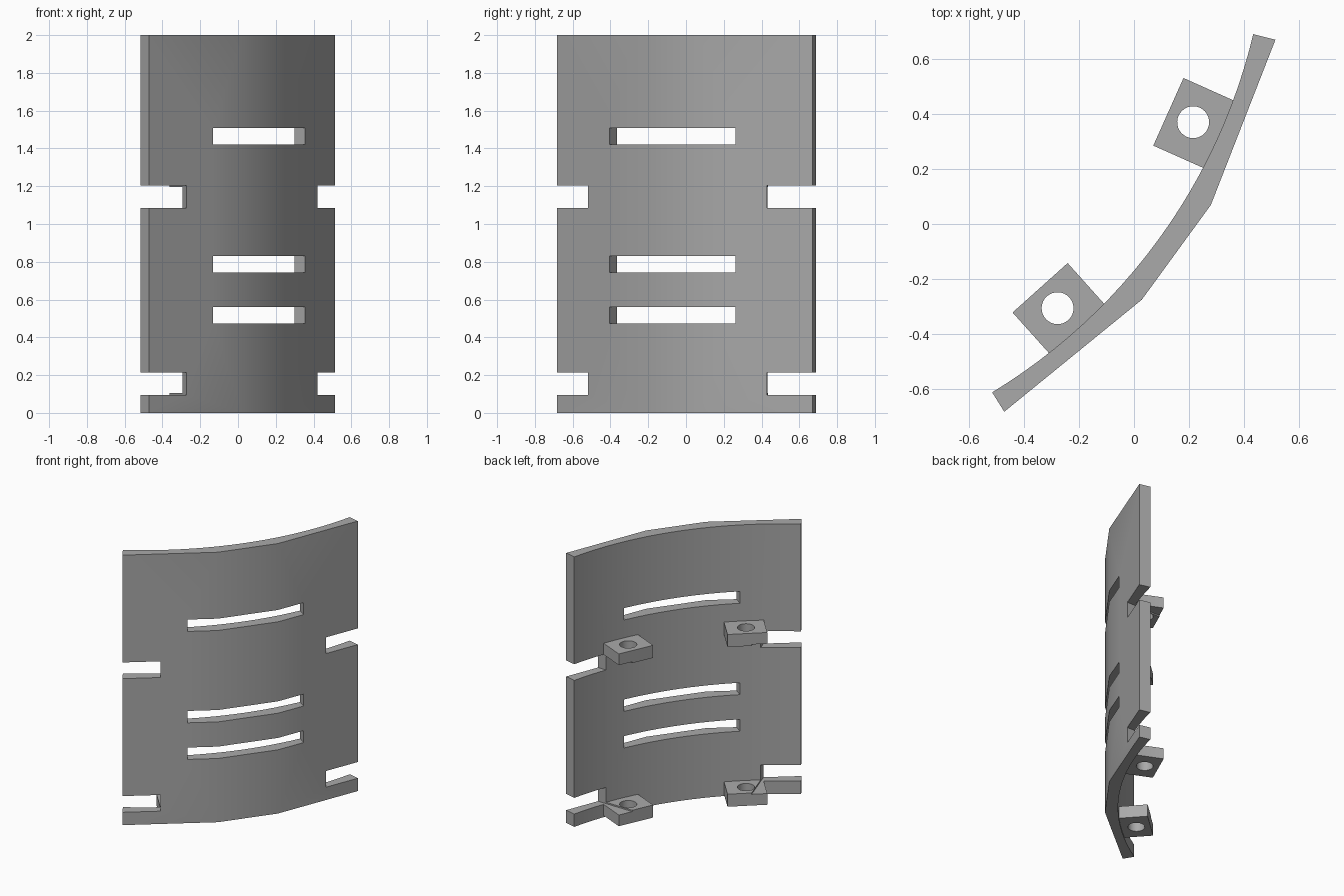
import bpy, bmesh, math
from mathutils import Vector

cube = bpy.data.objects.get("Cube")
if cube:
    bpy.data.objects.remove(cube, do_unlink=True)

grey = bpy.data.materials.new("plain grey")
grey.use_nodes = True
colour = (0.4, 0.4, 0.4, 1)
grey.diffuse_color = colour
grey.node_tree.nodes["Principled BSDF"].inputs["Base Color"].default_value = colour

# Working frame: a runs along the chord of the panel, n points outwards
ORIGIN = Vector((-0.041, 0.039))
ALONG = Vector((0.589, 0.808))
OUT = Vector((0.808, -0.589))


def place(a, n):
    return ORIGIN + ALONG * a + OUT * n


def prism(name, outline, z0, z1):
    """Upright prism over an (a, n) outline."""
    bm = bmesh.new()
    base = bm.faces.new([bm.verts.new((*place(a, n), z0)) for a, n in outline])
    top = bmesh.ops.extrude_face_region(bm, geom=[base])["geom"]
    verts = [v for v in top if isinstance(v, bmesh.types.BMVert)]
    bmesh.ops.translate(bm, verts=verts, vec=(0, 0, z1 - z0))
    bmesh.ops.recalc_face_normals(bm, faces=bm.faces)
    mesh = bpy.data.meshes.new(name)
    bm.to_mesh(mesh)
    bm.free()
    mesh.materials.append(grey)
    obj = bpy.data.objects.new(name, mesh)
    bpy.context.collection.objects.link(obj)
    return obj


def cut(obj, cutters):
    bpy.context.view_layer.objects.active = obj
    for cutter in cutters:
        mod = obj.modifiers.new("cut", "BOOLEAN")
        mod.operation = "DIFFERENCE"
        mod.solver = "EXACT"
        mod.object = cutter
        bpy.ops.object.modifier_apply(modifier=mod.name)


def smooth(obj):
    bpy.ops.object.select_all(action="DESELECT")
    obj.select_set(True)
    bpy.context.view_layer.objects.active = obj
    bpy.ops.object.shade_smooth_by_angle(angle=math.radians(30))


def mirrored(outline, side):
    return [(a * side, n) for a, n in outline]


# Panel: curved inner face, three flat outer faces
HALF, RISE, STEPS = 0.805, 0.161, 24
radius = (HALF ** 2 + RISE ** 2) / (2 * RISE)
sweep = math.asin(HALF / radius)
inner = []
for i in range(STEPS + 1):
    t = sweep * (2 * i / STEPS - 1)
    inner.append((radius * math.sin(t), radius * math.cos(t) - radius + RISE))
outer = [(0.836, 0.077), (0.213, 0.241), (-0.213, 0.241), (-0.836, 0.077)]
panel = prism("curved_panel", inner + outer, 0, 2)

# Slots through the middle and slanted notches in the side edges
slot = [(-0.412, -0.1), (0.412, -0.1), (0.412, 0.4), (-0.412, 0.4)]
slots = [prism("slot_cutter", slot, z, z + 0.088) for z in (0.472, 0.743, 1.42)]
notch = [(0.77, 0.4), (0.274, -0.3), (1.2, -0.3), (1.2, 0.4)]
notches = [prism("notch_cutter", mirrored(notch, s), z, z + 0.12)
           for z in (0.095, 1.085) for s in (-1, 1)]
cut(panel, slots + notches)
smooth(panel)

# Bored mounting lugs on the inner face
lug = [(0.568, 0.082), (0.572, 0.09), (0.31, 0.147), (0.305, 0.137),
       (0.264, -0.055), (0.527, -0.111)]
bore = [(0.418 + 0.058 * math.cos(math.tau * i / 32),
         0.012 + 0.058 * math.sin(math.tau * i / 32)) for i in range(32)]
bores = []
for level, z in (("lower", 0.012), ("upper", 1.195)):
    for word, s in (("right", -1), ("left", 1)):
        block = prism(f"{level}_{word}_lug", mirrored(lug, s), z, z + 0.093)
        hole = prism("bore_cutter", mirrored(bore, s), z - 0.1, z + 0.2)
        bores.append(hole)
        cut(block, [hole] + notches)
        smooth(block)

for cutter in slots + notches + bores:
    bpy.data.objects.remove(cutter, do_unlink=True)
